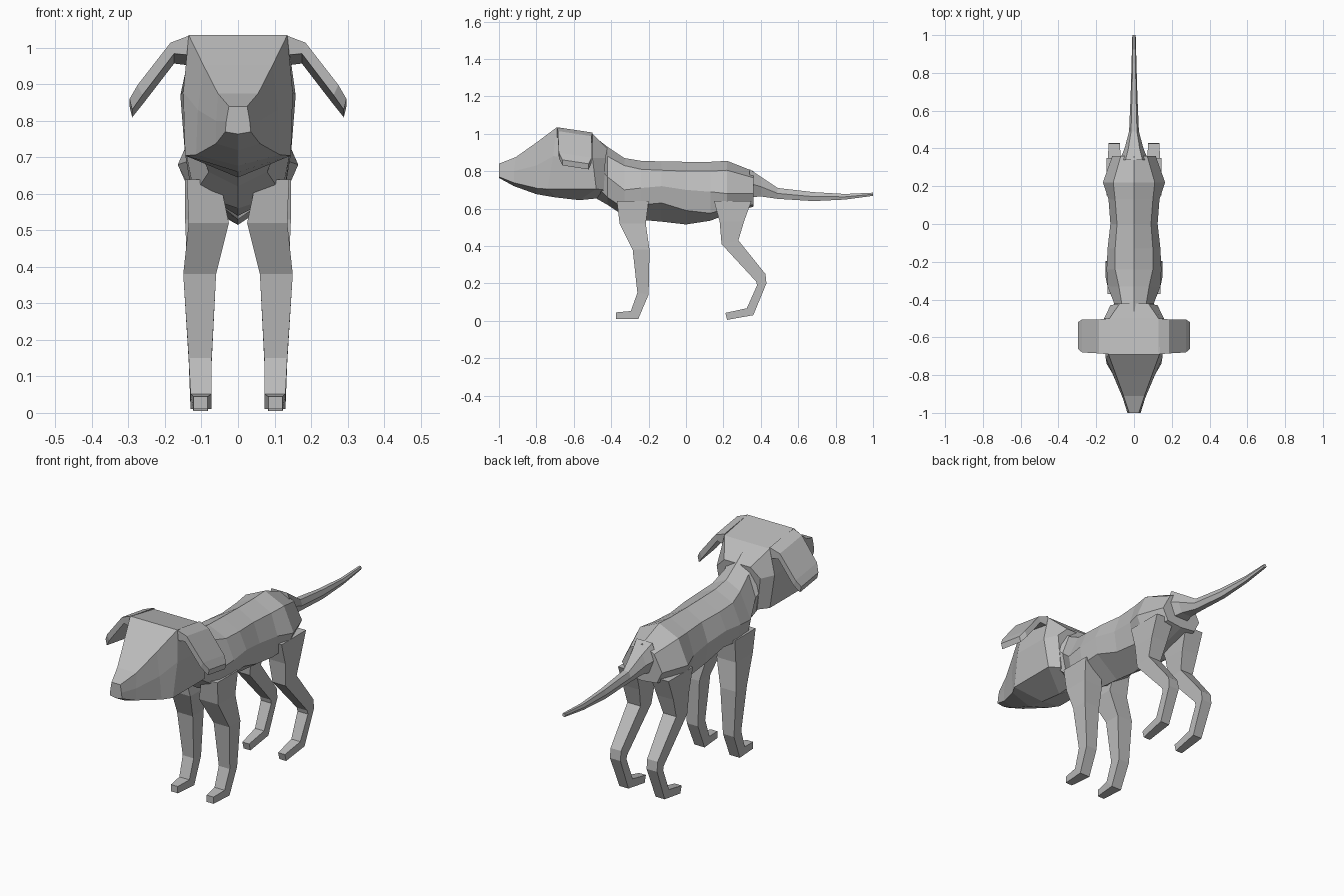
import bpy, bmesh

coat = bpy.data.materials.new("grey coat")
coat.diffuse_color = (0.5, 0.5, 0.5, 1)


def loft(name, rings, mirror=False):
    """Skin a list of equal-length rings, capping both ends."""
    bm = bmesh.new()
    loops = [[bm.verts.new(p) for p in r] for r in rings]
    n = len(loops[0])
    for a, b in zip(loops, loops[1:]):
        for i in range(n):
            j = (i + 1) % n
            bm.faces.new((a[i], a[j], b[j], b[i]))
    bm.faces.new(loops[0])
    bm.faces.new(loops[-1])
    bmesh.ops.recalc_face_normals(bm, faces=bm.faces)
    me = bpy.data.meshes.new(name)
    bm.to_mesh(me)
    bm.free()
    me.materials.append(coat)
    ob = bpy.data.objects.new(name, me)
    bpy.context.collection.objects.link(ob)
    if mirror:
        ob.modifiers.new("mirror", 'MIRROR')
    return ob


def symmetric(half):
    """Complete a right-hand half section (top to bottom) with its left side."""
    return half + [(-x, y, z) for x, y, z in reversed(half) if x > 0]


def limb_ring(x0, x1, front, back):
    """Four-sided leg section between a front and a back (y, z) point."""
    return [(x0, *front), (x1, *front), (x1, *back), (x0, *back)]


# Torso and neck: y, top z, (upper side), (widest side), (lower side), bottom z
torso = [
    (-.49, .985, (.10, .95), (.135, .85), (.11, .73), .66),
    (-.42, .93, (.065, .88), (.105, .77), (.08, .66), .62),
    (-.33, .87, (.08, .83), (.14, .70), (.12, .60), .56),
    (-.24, .855, (.10, .81), (.145, .71), (.13, .62), .54),
    (-.13, .852, (.10, .805), (.14, .72), (.125, .63), .53),
    (0, .85, (.09, .80), (.125, .70), (.11, .59), .515),
    (.13, .85, (.10, .80), (.135, .69), (.11, .575), .535),
    (.22, .855, (.11, .805), (.165, .68), (.13, .60), .57),
    (.36, .80, (.07, .765), (.115, .68), (.085, .62), .61),
]
loft("torso", [symmetric([(0, y, t), *[(x, y, z) for x, z in (a, b, c)], (0, y, u)])
               for y, t, a, b, c, u in torso])

# Tail: y, half width, top z, bottom z
tail = [(.34, .075, .81, .66), (.40, .05, .77, .665), (.49, .026, .71, .652),
        (.68, .018, .688, .64), (.85, .013, .678, .648), (1, .009, .685, .668)]
loft("tail", [symmetric([(w * .6, y, t), (w, y, (t + u) / 2), (w * .6, y, u)])
              for y, w, t, u in tail])

# Head: brow edge, side, cheek edge, chin centre
head = [
    [(.025, -1, .84), (.032, -1, .80), (.035, -1, .77), (0, -1, .764)],
    [(.055, -.91, .875), (.06, -.92, .80), (.06, -.92, .738), (0, -.92, .72)],
    [(.095, -.80, .953), (.11, -.80, .83), (.115, -.79, .707), (0, -.80, .677)],
    [(.135, -.69, 1.035), (.15, -.71, .88), (.145, -.74, .705), (0, -.70, .66)],
    [(.13, -.50, 1.0), (.158, -.50, .87), (.145, -.48, .705), (0, -.57, .645)],
    [(.075, -.42, .92), (.125, -.43, .87), (.10, -.44, .70), (0, -.47, .655)],
]
loft("head", [symmetric(h) for h in head])

# Ears: outer (x, z), inner (x, z), front y, back y
ear = [((.13, 1.035), (.13, .98), -.69, -.50), ((.185, 1.015), (.175, .985), -.685, -.505),
       ((.275, .90), (.262, .872), -.68, -.505), ((.297, .865), (.29, .835), -.66, -.52)]
loft("ears", [[(x, y, z - (y + .69) * .15)
               for (x, z), y in ((o, f), (o, b), (i, b), (i, f))]
              for o, i, f, b in ear], True)

# Front legs, shoulder to toe
loft("front_legs", [limb_ring(*s) for s in (
    (.05, .14, (-.37, .64), (-.20, .64)),
    (.025, .135, (-.355, .52), (-.215, .52)),
    (.06, .15, (-.285, .38), (-.195, .38)),
    (.072, .135, (-.26, .15), (-.20, .14)),
    (.072, .13, (-.295, .052), (-.255, .01)),
    (.083, .122, (-.375, .045), (-.375, .01)))], True)

# Hind legs, hip to toe
loft("hind_legs", [limb_ring(*s) for s in (
    (.04, .145, (.15, .64), (.35, .64)),
    (.05, .145, (.18, .53), (.31, .53)),
    (.065, .14, (.19, .41), (.28, .43)),
    (.075, .135, (.375, .21), (.425, .25)),
    (.075, .135, (.38, .19), (.43, .20)),
    (.078, .13, (.325, .067), (.36, .03)),
    (.083, .122, (.21, .042), (.22, .005)))], True)
